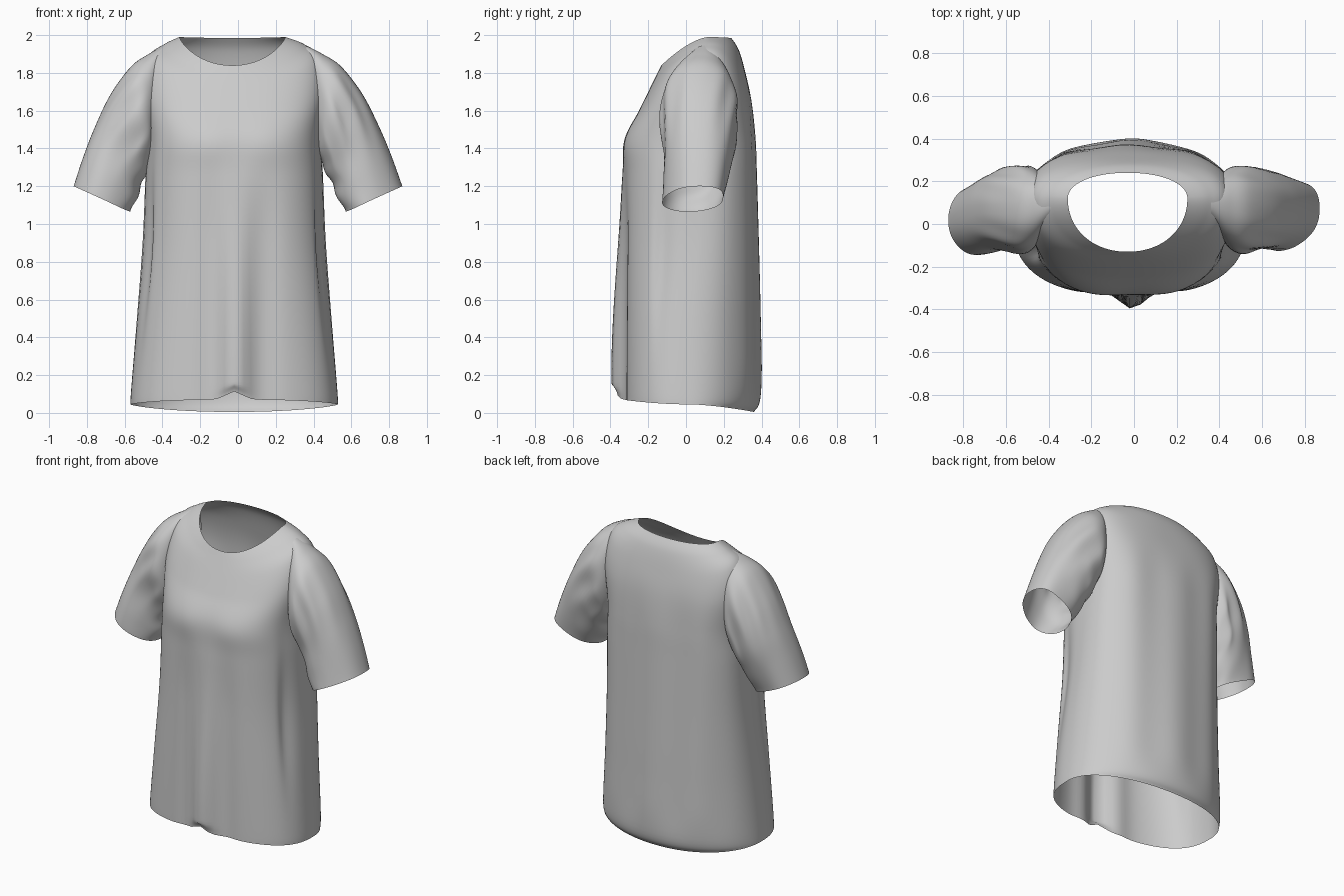
import bpy, bmesh, math
from mathutils import Vector

cube = bpy.data.objects.get("Cube")
if cube:
    bpy.data.objects.remove(cube, do_unlink=True)

fabric = bpy.data.materials.new("grey_fabric")
fabric.use_nodes = True
GREY = (0.6, 0.6, 0.6, 1)
fabric.diffuse_color = GREY
fabric.node_tree.nodes["Principled BSDF"].inputs["Base Color"].default_value = GREY


def bump(v, centre, width):
    return math.exp(-((v - centre) / width) ** 2)


def ramp(v, lo, hi):
    t = min(1, max(0, (v - lo) / (hi - lo)))
    return t * t * (3 - 2 * t)


def spow(v, p):
    return math.copysign(abs(v) ** p, v)


def smooth_rows(rows, steps):
    """Catmull-Rom interpolation of the section table."""
    rows = [Vector(r) for r in rows]
    out = []
    for i in range(len(rows) - 1):
        a, b = rows[max(i - 1, 0)], rows[i]
        c, d = rows[i + 1], rows[min(i + 2, len(rows) - 1)]
        for k in range(steps):
            t = k / steps
            out.append(0.5 * (2 * b + (c - a) * t + (2 * a - 5 * b + 4 * c - d) * t * t
                              + (3 * b - a - 3 * c + d) * t ** 3))
    return out + [rows[-1]]


def loft(name, rows, section, sides, steps, drop=None):
    """Open tube through the sections; faces passing drop() are removed."""
    bm = bmesh.new()
    rings = []
    table = smooth_rows(rows, steps)
    for i, row in enumerate(table):
        u = i / (len(table) - 1)
        rings.append([bm.verts.new(section(row, math.tau * j / sides, u))
                      for j in range(sides)])
    for r, s in zip(rings, rings[1:]):
        for j in range(sides):
            k = (j + 1) % sides
            bm.faces.new((r[j], r[k], s[k], s[j]))
    bmesh.ops.recalc_face_normals(bm, faces=bm.faces[:])
    if drop:
        bmesh.ops.delete(bm, geom=[f for f in bm.faces if drop(f.calc_center_median())],
                         context='FACES')
    mesh = bpy.data.meshes.new(name)
    bm.to_mesh(mesh)
    bm.free()
    mesh.materials.append(fabric)
    for p in mesh.polygons:
        p.use_smooth = True
    ob = bpy.data.objects.new(name, mesh)
    bpy.context.collection.objects.link(ob)
    return ob


# Torso sections, hem to neckline: centre x, half width, front y, middle y, back y,
# front z, side z, back z, front roundness, back roundness
TORSO = [
    (-.02, .55, -.335, .02, .36, .07, .045, .005, .78, .96),
    (-.02, .545, -.335, .02, .395, .16, .13, .1, .78, .96),
    (-.02, .515, -.335, .03, .39, .5, .5, .5, .78, .9),
    (-.02, .485, -.335, .06, .38, .9, .9, .9, .78, .84),
    (-.02, .47, -.335, .08, .37, 1.25, 1.25, 1.25, .76, .78),
    (-.02, .46, -.335, .09, .363, 1.44, 1.46, 1.45, .76, .74),
    (-.02, .485, -.25, .1, .345, 1.6, 1.72, 1.65, .8, .74),
    (-.02, .455, -.185, .11, .315, 1.73, 1.885, 1.8, .85, .8),
    (-.02, .37, -.15, .12, .28, 1.8, 1.952, 1.92, .92, .9),
    (-.03, .28, -.13, .12, .24, 1.84, 1.99, 1.985, .95, .95),
]


def torso_section(row, a, u):
    cx, hw, yf, ym, yb, zf, zs, zb, pf, pb = row
    c, s = math.cos(a), math.sin(a)
    front = s < 0
    p = pf if front else pb
    x = cx + hw * spow(c, p)
    y = ym + (ym - yf if front else yb - ym) * spow(s, p)
    z = zs + ((zf if front else zb) - zs) * abs(s) ** 1.5
    low = 1 - ramp(z, .2, 1.45)
    face = ramp(abs(s), .35, .9)
    if front:
        # centre fold, hollows beside it, and the tuck at the hem
        y -= .062 * bump(x, -.01, .07) * low * face
        y += .014 * (bump(x, .14, .07) + bump(x, -.15, .07)) * (1 - ramp(z, .9, 1.45)) * face
        y += .035 * bump(x, -.02, .06) * bump(z, .06, .04)
        z += .045 * bump(x, -.02, .06) * bump(z, .08, .06)
        # hollow between the two chest points
        y += .012 * bump(x, 0, .12) * bump(z, 1.42, .12)
        # narrow groove where the front panel hangs past the side
        x -= spow(c, 1) * .025 * bump(abs(c), .93, .05) * bump(z, .85, .4)
    else:
        # long soft drapes down the back
        y += .006 * math.sin(x * 19 + 1.5 + .5 * z) * face * ramp(z, 0, .3) * (1 - ramp(z, 1.4, 1.8))
    return x, y, z


def armhole(p):
    return abs(p.x) > .38 and ((p.y - .075) / .15) ** 2 + ((p.z - 1.61) / .19) ** 2 < 1


loft("shirt_body", TORSO, torso_section, 128, 8, armhole)

# Sleeve sections, shoulder to cuff:
# upper x, upper z, lower x, lower z, front y, back y
SLEEVE = [
    (.375, 1.945, .42, 1.43, -.01, .2),
    (.46, 1.9, .43, 1.39, -.095, .255),
    (.555, 1.835, .445, 1.34, -.135, .275),
    (.665, 1.69, .475, 1.27, -.125, .265),
    (.75, 1.52, .505, 1.21, -.115, .25),
    (.815, 1.36, .535, 1.13, -.115, .225),
    (.87, 1.2, .57, 1.065, -.115, .2),
]


def add_sleeve(name, side):
    def section(row, a, u):
        ux, uz, lx, lz, yf, yb = row
        c, s = math.cos(a), math.sin(a)
        t = .5 + .5 * spow(c, .9)
        # creases gather near the armhole and soften towards the cuff
        crease = .008 * math.sin(9 * a + 9 * u * side) * bump(u, .45, .2) * abs(s)
        crease += .006 * math.sin(22 * u + 2 * s) * ramp(-c, -.2, .8) * ramp(u, .15, .4)
        flare = .012 * math.sin(3 * a + side) * ramp(u, .6, 1) * abs(s)
        r = 1 + (crease + flare) * 4
        x = lx + (ux - lx) * t + crease * .8
        z = lz + (uz - lz) * t
        y = (yf + yb) / 2 + (yb - yf) / 2 * spow(s, .9) * r
        # the left cuff leans back and the right cuff hangs forward
        y += (.03 * c if side > 0 else -.025) * ramp(u, .5, 1)
        return side * x - .015 * (1 - u), y, z
    return loft(name, SLEEVE, section, 72, 7)


add_sleeve("left_sleeve", 1)
add_sleeve("right_sleeve", -1)
